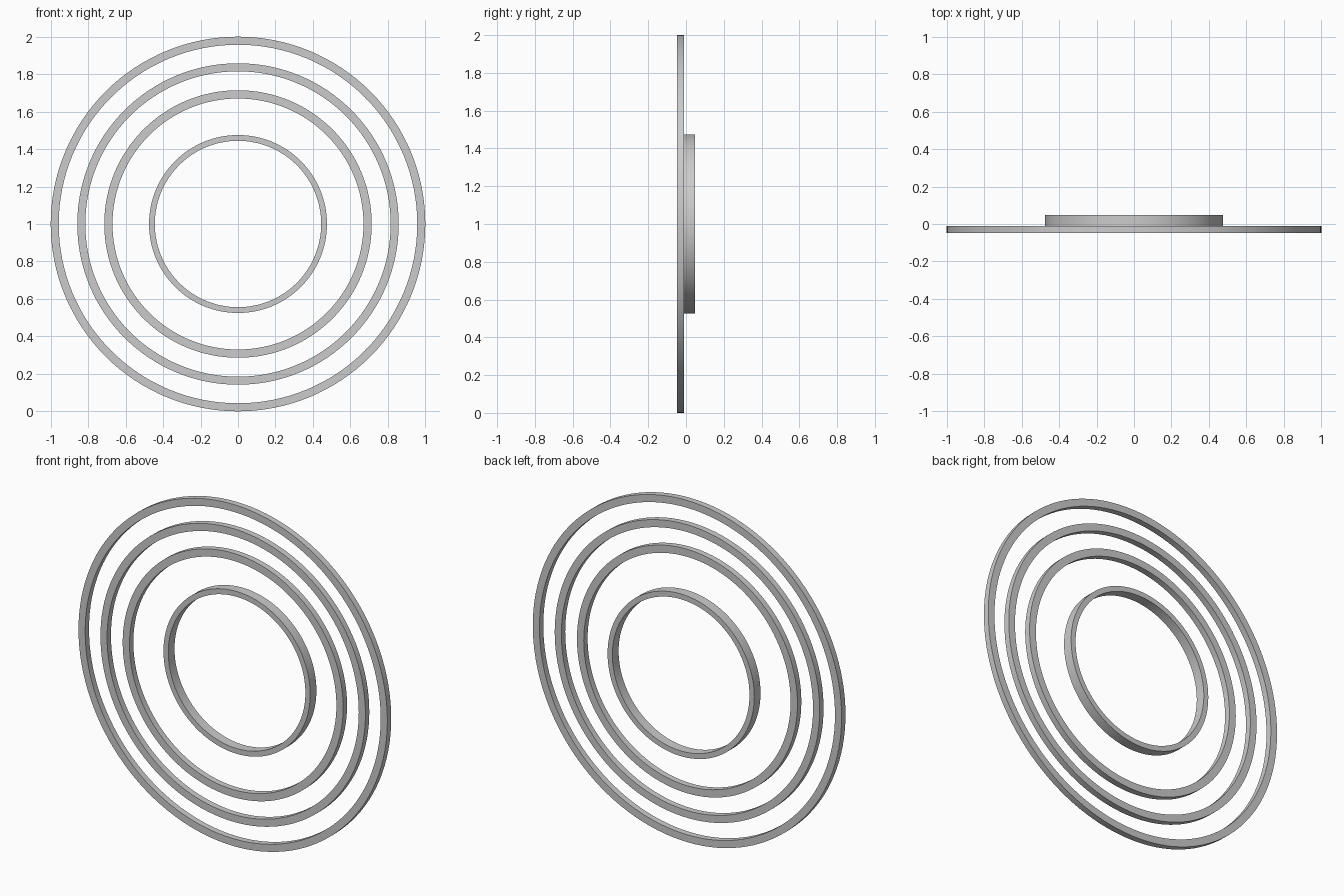
import bpy
import math

cube = bpy.data.objects.get("Cube")
if cube:
    bpy.data.objects.remove(cube, do_unlink=True)

SEGMENTS = 128
CENTRE_Z = 1.0

grey = bpy.data.materials.new("light_grey")
grey.use_nodes = True
colour = (0.6, 0.6, 0.6, 1)
grey.diffuse_color = colour
grey.node_tree.nodes["Principled BSDF"].inputs["Base Color"].default_value = colour


def ring(name, outer, inner, front, back):
    """Sweep a rectangular section around the y axis."""
    section = [(outer, front), (outer, back), (inner, back), (inner, front)]
    verts, faces = [], []
    for i in range(SEGMENTS):
        a = math.tau * i / SEGMENTS
        verts += [(r * math.cos(a), y, r * math.sin(a)) for r, y in section]
        j = (i + 1) % SEGMENTS
        for k in range(4):
            m = (k + 1) % 4
            faces.append((i * 4 + k, j * 4 + k, j * 4 + m, i * 4 + m))
    mesh = bpy.data.meshes.new(name)
    mesh.from_pydata(verts, [], faces)
    mesh.flip_normals()
    mesh.materials.append(grey)
    obj = bpy.data.objects.new(name, mesh)
    obj.location.z = CENTRE_Z
    bpy.context.collection.objects.link(obj)
    bpy.ops.object.select_all(action="DESELECT")
    obj.select_set(True)
    bpy.context.view_layer.objects.active = obj
    bpy.ops.object.shade_smooth_by_angle(angle=math.radians(30))
    return obj


# Three thin flat rings share the front plane
ring("outer_ring", 1.0, 0.957, -0.047, -0.011)
ring("middle_ring", 0.858, 0.815, -0.047, -0.011)
ring("inner_ring", 0.714, 0.67, -0.047, -0.011)

# Deeper hub ring sits behind them
ring("hub_ring", 0.475, 0.444, -0.011, 0.047)
